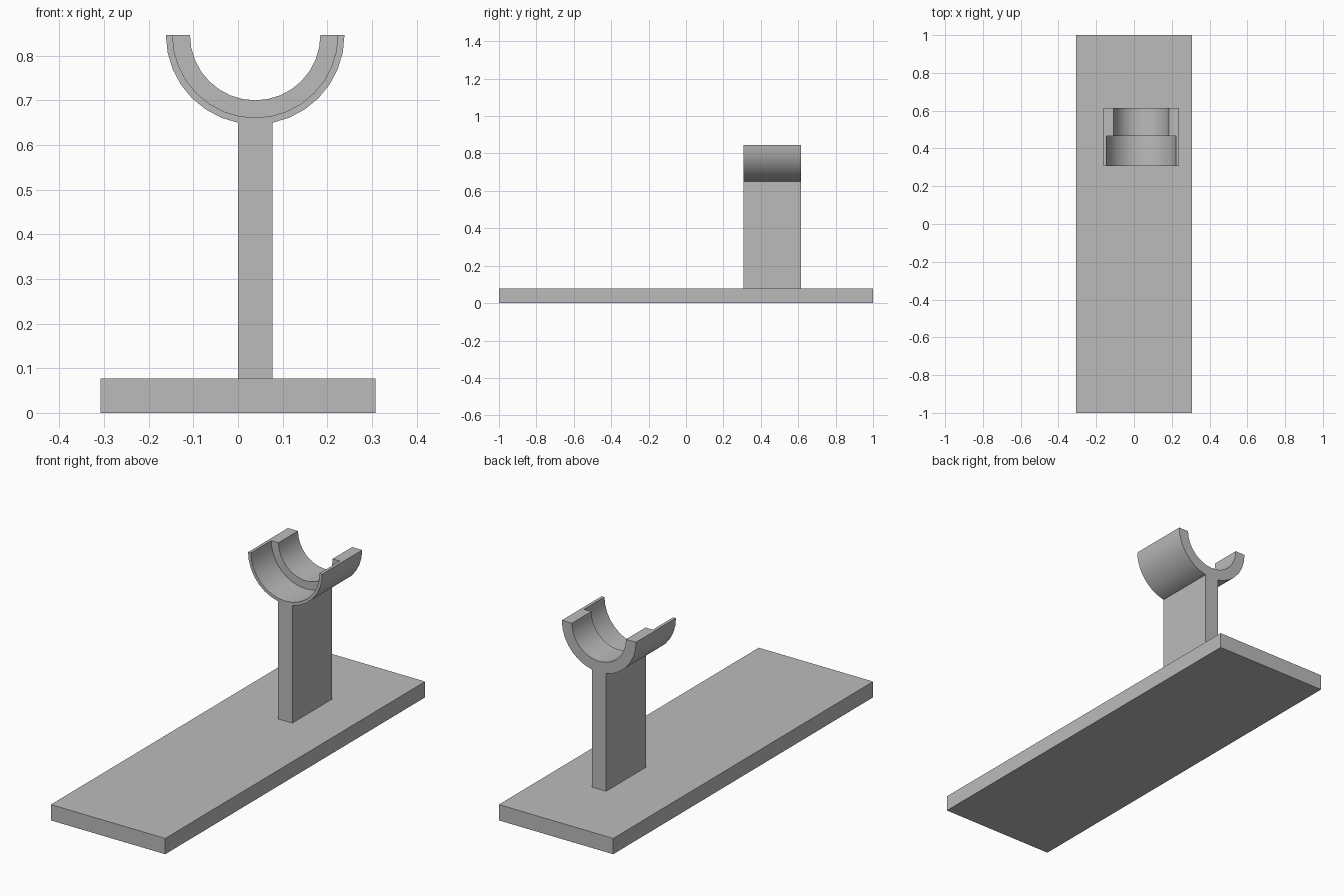
import bpy, bmesh, math
from mathutils import Matrix, Vector

cube = bpy.data.objects.get("Cube")
if cube:
    bpy.data.objects.remove(cube, do_unlink=True)

grey = bpy.data.materials.new("plain_grey")
grey.use_nodes = True
colour = (0.5, 0.5, 0.5, 1)
grey.diffuse_color = colour
grey.node_tree.nodes["Principled BSDF"].inputs["Base Color"].default_value = colour


def finish(name, bm):
    bmesh.ops.recalc_face_normals(bm, faces=bm.faces)
    mesh = bpy.data.meshes.new(name)
    bm.to_mesh(mesh)
    bm.free()
    mesh.materials.append(grey)
    obj = bpy.data.objects.new(name, mesh)
    bpy.context.collection.objects.link(obj)
    return obj


def box(name, low, high):
    low, high = Vector(low), Vector(high)
    bm = bmesh.new()
    place = Matrix.Translation((low + high) / 2) @ Matrix.Diagonal((*(high - low), 1))
    bmesh.ops.create_cube(bm, size=1, matrix=place)
    return finish(name, bm)


THICK = 0.077
FRONT, STEP, BACK = 0.308, 0.465, 0.615
AXIS_X, AXIS_Z = THICK / 2, 0.846

# Flat base and upright post
box("base", (-0.308, -1, 0), (0.308, 1, THICK))
box("post", (0, FRONT, THICK), (THICK, BACK, 0.65))

# Half-round cradle: a stepped wall section (radius, y) swept through half a turn
section = [(0.2, FRONT), (0.2, BACK), (0.146, BACK),
           (0.146, STEP), (0.185, STEP), (0.185, FRONT)]
SEGMENTS = 16
bm = bmesh.new()
rings = []
for i in range(SEGMENTS + 1):
    a = math.pi * i / SEGMENTS
    rings.append([bm.verts.new((AXIS_X - r * math.cos(a), y, AXIS_Z - r * math.sin(a)))
                  for r, y in section])
for ring, after in zip(rings, rings[1:]):
    for j in range(len(section)):
        k = (j + 1) % len(section)
        bm.faces.new((ring[j], ring[k], after[k], after[j]))
# Flat rims, split at the step so each face is a clean rectangle-like piece
bm.faces.new(rings[0])
bm.faces.new(rings[-1])
cradle = finish("cradle", bm)

bpy.ops.object.select_all(action="DESELECT")
cradle.select_set(True)
bpy.context.view_layer.objects.active = cradle
bpy.ops.object.shade_smooth_by_angle(angle=math.radians(30))
